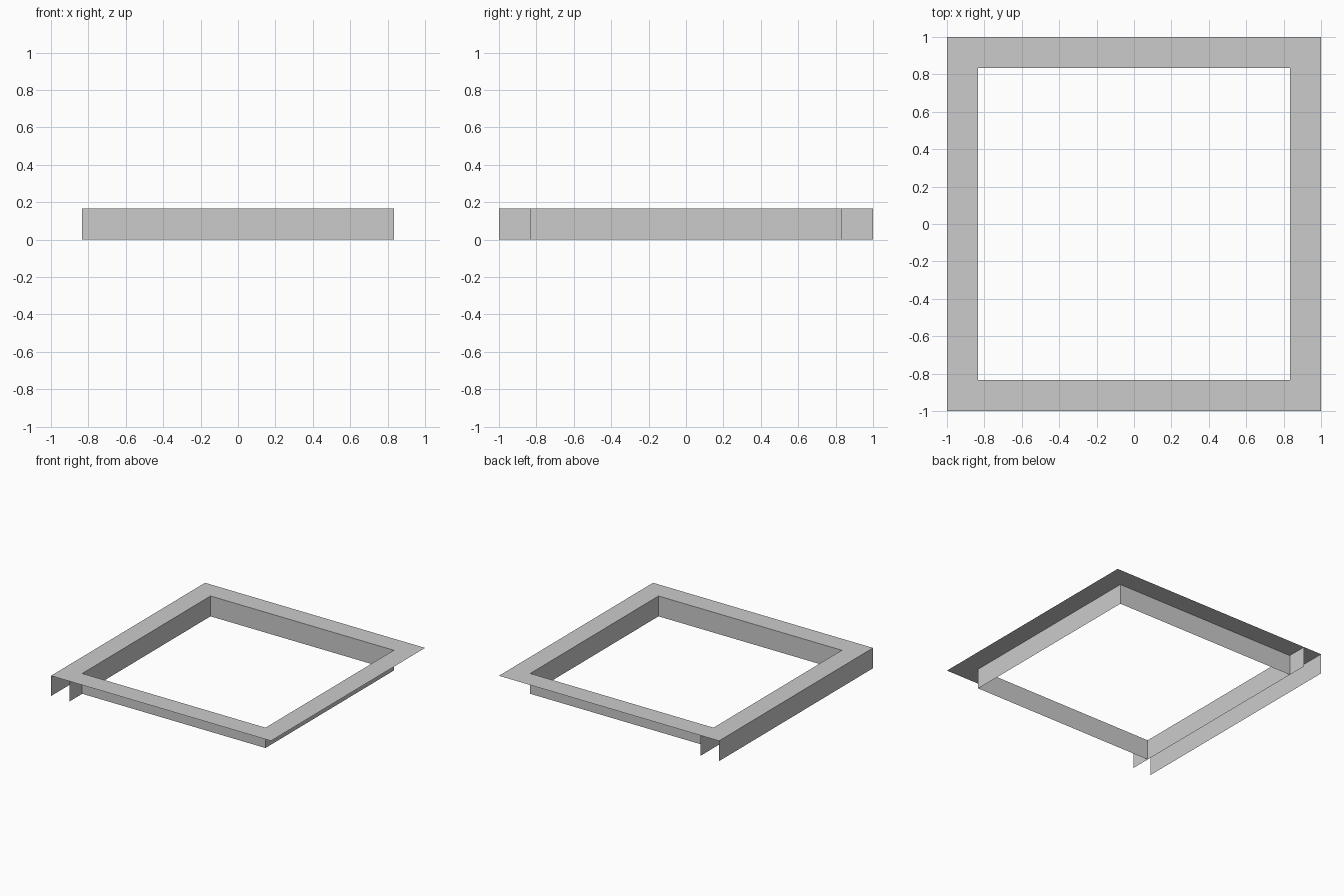
import bpy

if "Cube" in bpy.data.objects:
    bpy.data.objects.remove(bpy.data.objects["Cube"])

OUT, INN, H = 1.0, 0.833, 0.167


def make_object(name, verts, faces):
    mesh = bpy.data.meshes.new(name)
    mesh.from_pydata(verts, [], faces)
    obj = bpy.data.objects.new(name, mesh)
    bpy.context.collection.objects.link(obj)
    return obj


def wall(name, path):
    """Upright sheet from the ground to the rim along an open or closed path."""
    n = len(path)
    verts = [(x, y, 0) for x, y in path] + [(x, y, H) for x, y in path]
    faces = [(i, i + 1, n + i + 1, n + i) for i in range(n - 1)]
    return make_object(name, verts, faces)


def square(r):
    return [(-r, -r), (r, -r), (r, r), (-r, r)]


# Flat top rim, a mitred square ring
ring = [(x, y, H) for x, y in square(OUT) + square(INN)]
make_object("top_rim", ring,
            [(i, (i + 1) % 4, 4 + (i + 1) % 4, 4 + i) for i in range(4)])

# Walls around the opening, facing outward under the rim
for name, a, b in (("front_inner_wall", (-INN, -INN), (INN, -INN)),
                   ("right_inner_wall", (INN, -INN), (INN, INN)),
                   ("back_inner_wall", (INN, INN), (-INN, INN))):
    wall(name, [a, b])

# Left inner wall runs past the opening to both rim ends
wall("left_inner_wall", [(-INN, OUT), (-INN, INN), (-INN, -INN), (-INN, -OUT)])

# Outer wall on the left side only
wall("left_outer_wall", [(-OUT, OUT), (-OUT, -OUT)])
